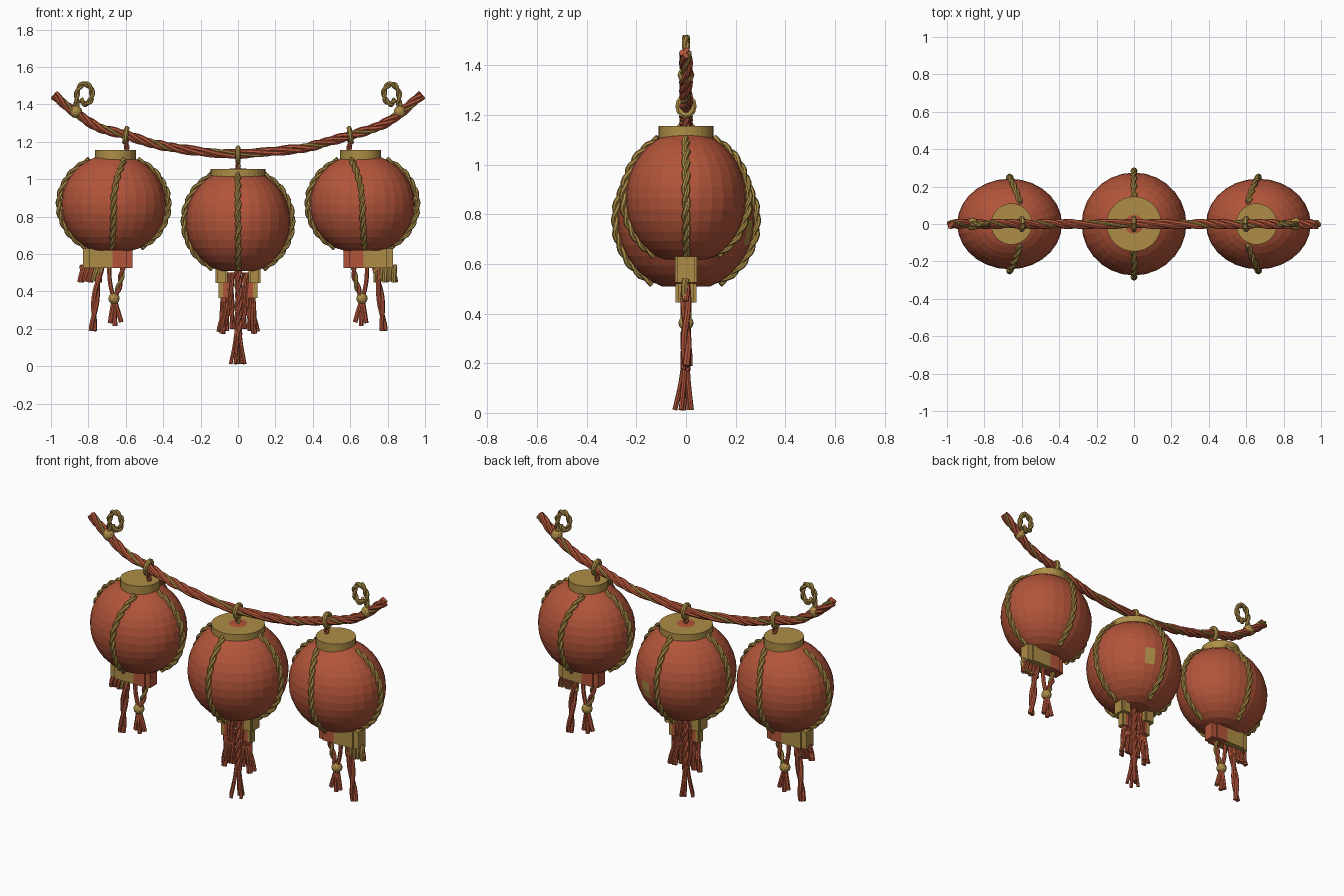
import bpy, bmesh, math
from mathutils import Vector

if "Cube" in bpy.data.objects:
    bpy.data.objects.remove(bpy.data.objects["Cube"])


def material(name, rgb):
    m = bpy.data.materials.new(name)
    m.diffuse_color = (*rgb, 1)
    m.use_nodes = True
    m.node_tree.nodes["Principled BSDF"].inputs["Base Color"].default_value = m.diffuse_color
    return m


RED = material("lantern red", (0.45, 0.09, 0.042))
GOLD = material("antique gold", (0.42, 0.27, 0.062))


def finish(name, bm, mats):
    me = bpy.data.meshes.new(name)
    bmesh.ops.recalc_face_normals(bm, faces=bm.faces)
    bm.to_mesh(me)
    bm.free()
    for m in mats:
        me.materials.append(m)
    ob = bpy.data.objects.new(name, me)
    bpy.context.collection.objects.link(ob)
    return ob


def smooth_path(pts, per=6):
    """Catmull-Rom samples through a few control points."""
    p = [Vector(q) for q in pts]
    p = [2 * p[0] - p[1]] + p + [2 * p[-1] - p[-2]]
    out = []
    for i in range(1, len(p) - 2):
        a, b, c, d = p[i - 1:i + 3]
        for k in range(per):
            t = k / per
            out.append(0.5 * (2 * b + (c - a) * t + (2 * a - 5 * b + 4 * c - d) * t * t
                              + (3 * b - a - 3 * c + d) * t ** 3))
    return out + [p[-2]]


def frames(path, axis):
    for i, q in enumerate(path):
        t = (path[min(i + 1, len(path) - 1)] - path[max(i - 1, 0)]).normalized()
        n = t.cross(axis).normalized()
        yield q, n, t.cross(n)


def tube(bm, path, r, axis, mat=0, sides=7):
    rings = []
    for q, n, b in frames(path, axis):
        rings.append([bm.verts.new(q + r * (n * math.cos(a) + b * math.sin(a)))
                      for a in (2 * math.pi * k / sides for k in range(sides))])
    faces = [bm.faces.new(rings[0]), bm.faces.new(rings[-1])]
    for u, v in zip(rings, rings[1:]):
        for k in range(sides):
            j = (k + 1) % sides
            faces.append(bm.faces.new((u[k], u[j], v[j], v[k])))
    for f in faces:
        f.material_index = mat


def cord(name, pts, strands, spread, turns, axis=(0, 1, 0), per=6):
    """Twisted cord; strands is a list of (radius, material index)."""
    axis = Vector(axis)
    path = smooth_path(pts, per)
    bm = bmesh.new()
    for k, (r, mat) in enumerate(strands):
        line = []
        for i, (q, n, b) in enumerate(frames(path, axis)):
            a = 2 * math.pi * (k / len(strands) + turns * i / (len(path) - 1))
            line.append(q + spread * (n * math.cos(a) + b * math.sin(a)))
        tube(bm, line, r, axis, mat)
    return finish(name, bm, [RED, GOLD])


def cylinder(name, x, z0, z1, r, mat):
    bm = bmesh.new()
    bmesh.ops.create_cone(bm, cap_ends=True, segments=32, radius1=r, radius2=r, depth=z1 - z0)
    bmesh.ops.translate(bm, verts=bm.verts, vec=(x, 0, (z0 + z1) / 2))
    return finish(name, bm, [mat])


def block(name, x, z0, z1, w, d, red_rule=None, taper=1.0):
    bm = bmesh.new()
    bmesh.ops.create_cube(bm, size=1)
    bmesh.ops.bevel(bm, geom=[e for e in bm.edges if abs(e.verts[0].co.z - e.verts[1].co.z) > .5],
                    offset=0.12, segments=2, affect='EDGES')
    for v in bm.verts:
        k = taper if v.co.z < 0 else 1
        v.co = (x + v.co.x * w * k, v.co.y * d * k, (z0 + z1) / 2 + v.co.z * (z1 - z0))
    if red_rule is not None:
        bmesh.ops.bisect_plane(bm, geom=bm.verts[:] + bm.edges[:] + bm.faces[:],
                               plane_co=(red_rule, 0, 0), plane_no=(1, 0, 0))
    bm.normal_update()
    for f in bm.faces:
        c = f.calc_center_median()
        f.material_index = int(red_rule is None or abs(c.x) > abs(red_rule))
    return finish(name, bm, [RED, GOLD])


def body(name, x, z, radii, cut, spot=None):
    """Faceted ellipsoid shade, cut flat at the bottom."""
    bm = bmesh.new()
    bmesh.ops.create_uvsphere(bm, u_segments=28, v_segments=18, radius=1)
    for v in bm.verts:
        v.co = (x + v.co.x * radii[0], v.co.y * radii[1], max(cut, z + v.co.z * radii[2]))
    bmesh.ops.remove_doubles(bm, verts=bm.verts, dist=1e-4)
    if spot:
        for f in bm.faces:
            if (f.calc_center_median() - Vector(spot)).length < 0.048:
                f.material_index = 1
    return finish(name, bm, [RED, GOLD])


def ribs(name, x, z, radii, a0, a1, lean=0.0):
    """Four gold cords bowed around a shade."""
    for k in range(4):
        h = k * math.pi / 2
        c, s = math.cos(h), math.sin(h)
        pts = []
        for i in range(9):
            a = math.radians(a0 + (a1 - a0) * i / 8)
            shift = lean * math.sin(a) ** 2 * (1 if a > 0 else -.2) * abs(s)
            pts.append((x + shift + c * radii[0] * math.cos(a), s * radii[1] * math.cos(a),
                        z + radii[2] * math.sin(a)))
        cord(f"{name}_{k + 1}", pts, [(0.011, 1), (0.01, 1)], 0.008, 5, (-s, c, 0), 4)


def ring(name, x, z, slope=0.0):
    """Gold wrap around the rope."""
    pts = [(x + slope * math.cos(a), 0.03 * math.sin(a), z + 0.037 * math.cos(a))
           for a in (2 * math.pi * k / 12 for k in range(13))]
    bm = bmesh.new()
    tube(bm, [Vector(p) for p in pts], 0.014, Vector((1, 0, 0)))
    finish(name, bm, [GOLD])


def bead(name, x, z, r):
    bm = bmesh.new()
    bmesh.ops.create_icosphere(bm, subdivisions=2, radius=r)
    bmesh.ops.translate(bm, verts=bm.verts, vec=(x, 0, z))
    finish(name, bm, [GOLD])


# Hanging rope
half = [(0.30, 1.16), (0.45, 1.19), (0.60, 1.235), (0.75, 1.28), (0.87, 1.355), (0.983, 1.45)]
rope = [(-x, 0, z) for x, z in reversed(half)] + [(0, 0, 1.135)] + [(x, 0, z) for x, z in half]
cord("rope", rope, [(0.014, 0), (0.014, 0), (0.014, 0), (0.009, 1)], 0.014, 7, per=8)

# Centre lantern
ring("centre_ring", 0, 1.13)
cord("centre_hanger", [(0, 0, 1.11), (0, 0, 1.07), (0, 0, 1.04)], [(0.009, 0), (0.009, 1)], 0.006, 1)
cylinder("centre_top_cap", 0, 0.98, 1.055, 0.147, GOLD)
body("centre_shade", 0, 0.775, (0.28, 0.275, 0.285), 0.508, (0.08, 0.25, 0.73))
ribs("centre_rib", 0, 0.775, (0.29, 0.285, 0.285), 62, -62)

# Centre tassels
cord("centre_tassel", [(0, 0, 0.52), (0.004, 0, 0.35), (0, 0, 0.17)],
     [(0.013, 0), (0.013, 0), (0.011, 0)], 0.011, 2)
for k, (dx, dy) in enumerate([(-.04, -.01), (-.015, -.045), (0.0, .012), (.018, .022), (.036, -.02)]):
    cord(f"centre_fringe_{k + 1}", [(dx * .2, dy * .2, 0.2), (dx * .5, dy * .5, 0.11), (dx, dy, 0.012)],
         [(0.010, 0)], 0, 0)

for s, side in ((-1, "left"), (1, "right")):
    block(f"centre_{side}_tassel_cap", s * 0.088, 0.445, 0.525, 0.064, 0.085)
    block(f"centre_{side}_tassel_collar", s * 0.078, 0.365, 0.45, 0.05, 0.045, s * 0.08)
    for k, (x0, x1, y1, z1) in enumerate([(.035, .03, 0, .20), (.055, .065, .015, .19),
                                          (.07, .085, -.012, .175), (.08, .1, .008, .185)]):
        cord(f"centre_{side}_strand_{k + 1}", [(s * x0, 0, .5), (s * x0, 0, .33), (s * x1, y1, z1)],
             [(0.011, 0), (0.010, 0)], 0.006, 1)

    # Side lantern
    X = 0.665 * s
    ring(f"{side}_ring", s * 0.60, 1.235, -s * 0.006)
    cord(f"{side}_hanger", [(s * .6, 0, 1.21), (s * .595, 0, 1.17), (s * .595, 0, 1.14)],
         [(0.010, 0), (0.009, 0)], 0.006, 1)
    cylinder(f"{side}_top_cap", s * 0.655, 1.075, 1.155, 0.11, GOLD)
    body(f"{side}_shade", X, 0.865, (0.28, 0.242, 0.27), 0.618)
    ribs(f"{side}_rib", X, 0.865, (0.293, 0.252, 0.265), 64, -60, -s * 0.07)
    block(f"{side}_bottom_cap", s * 0.697, 0.525, 0.63, 0.265, 0.088, s * 0.67)

    # Side fringe and tassels
    for k in range(5):
        x = 0.735 + 0.024 * k
        cord(f"{side}_fringe_{k + 1}", [(s * x, 0, .54), (s * (x + .004), 0, .5), (s * (x + .009), 0, .45 + .006 * (k % 2))],
             [(0.014, 1 if s > 0 or k < 2 else 0), (0.010, 0)], 0.006, .5)
    cord(f"{side}_long_tassel", [(s * .735, 0, .54), (s * .755, 0, .42), (s * .768, 0, .3), (s * .778, 0, .19)],
         [(0.014, 0), (0.013, 0)], 0.009, 1)
    cord(f"{side}_knot_tassel", [(s * .615, 0, .54), (s * .63, 0, .45), (s * .66, 0, .36)],
         [(0.011, 0), (0.010, 1)], 0.008, 1.5)
    cord(f"{side}_knot_inner", [(s * .69, 0, .54), (s * .685, 0, .45), (s * .665, 0, .36)],
         [(0.012, 0)], 0, 0)
    bead(f"{side}_knot", s * .663, .362, .031)
    for k, (x1, z1) in enumerate([(.625, .235), (.658, .215), (.685, .23)]):
        cord(f"{side}_tail_{k + 1}", [(s * .663, 0, .36), (s * (.663 + x1) / 2, 0, .3), (s * x1, 0, z1)],
             [(0.013, 0)], 0, 0)

    # Curled gold hook at the rope end
    curl = [(.865, 1.35), (.862, 1.41), (.858, 1.47), (.825, 1.51), (.785, 1.485),
            (.785, 1.43), (.815, 1.402), (.84, 1.425)]
    cord(f"{side}_curl", [(s * x, 0, z) for x, z in curl], [(0.010, 1), (0.010, 1)], 0.007, 4)
    bead(f"{side}_curl_knot", s * .866, 1.36, .034)
